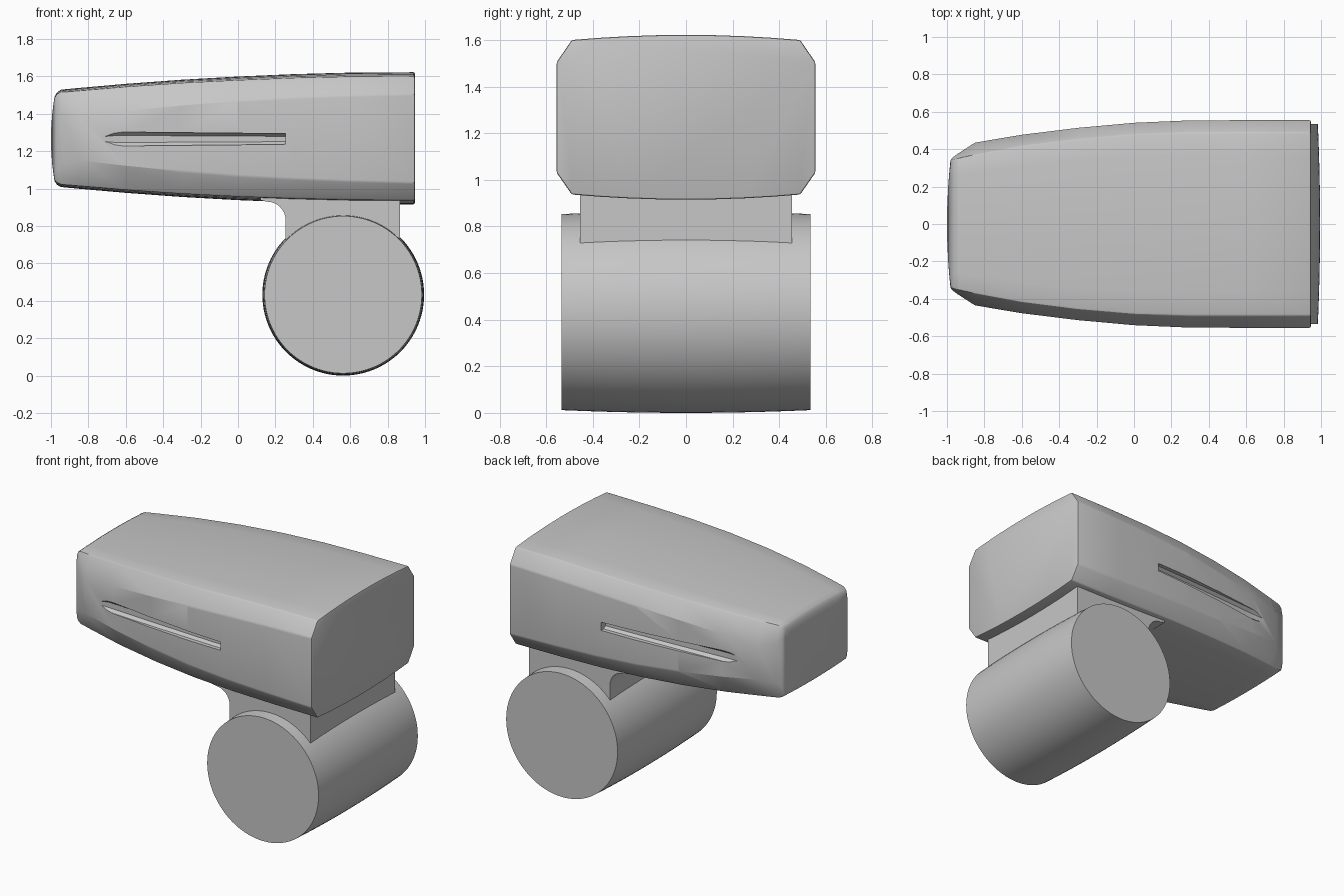
import bpy, bmesh, math

if "Cube" in bpy.data.objects:
    bpy.data.objects.remove(bpy.data.objects["Cube"])

grey = bpy.data.materials.new("plain grey")
grey.diffuse_color = (0.57, 0.57, 0.57, 1)
grey.use_nodes = True
grey.node_tree.nodes["Principled BSDF"].inputs["Base Color"].default_value = grey.diffuse_color


def make_object(name, bm):
    bmesh.ops.recalc_face_normals(bm, faces=bm.faces[:])
    me = bpy.data.meshes.new(name)
    bm.to_mesh(me)
    bm.free()
    me.materials.append(grey)
    ob = bpy.data.objects.new(name, me)
    bpy.context.collection.objects.link(ob)
    return ob


def loft(name, rings):
    """Skin a list of closed rings and cap both ends."""
    bm = bmesh.new()
    vs = [[bm.verts.new(p) for p in r] for r in rings]
    n = len(rings[0])
    for a, b in zip(vs, vs[1:]):
        for i in range(n):
            j = (i + 1) % n
            bm.faces.new((a[i], a[j], b[j], b[i]))
    bm.faces.new(vs[0])
    bm.faces.new(vs[-1])
    return make_object(name, bm)


def select(ob):
    bpy.ops.object.select_all(action='DESELECT')
    ob.select_set(True)
    bpy.context.view_layer.objects.active = ob


def smooth(ob, deg=24):
    select(ob)
    bpy.ops.object.shade_smooth_by_angle(angle=math.radians(deg))


def head_ring(x, ys, yc, bottom, top, s_lo, s_hi, crown):
    """Octagon section with gently crowned top and bottom."""
    ts = [-1 + k / 4 for k in range(9)]
    pts = [(x, yc * t, top - crown * t * t) for t in ts]
    pts += [(x, ys, s_hi), (x, ys, s_lo)]
    pts += [(x, -yc * t, bottom + crown * t * t) for t in ts]
    pts += [(x, -ys, s_lo), (x, -ys, s_hi)]
    return pts


# Head shell: x, side half width, top half width, bottom, top, side low, side high, crown
sections = [
    (0.945, 0.555, 0.490, 0.915, 1.622, 1.03, 1.505, 0.022),
    (0.60, 0.555, 0.490, 0.918, 1.620, 1.04, 1.497, 0.022),
    (0.30, 0.554, 0.490, 0.926, 1.612, 1.052, 1.485, 0.021),
    (0.00, 0.541, 0.481, 0.938, 1.599, 1.068, 1.467, 0.020),
    (-0.30, 0.514, 0.456, 0.955, 1.582, 1.092, 1.444, 0.018),
    (-0.60, 0.477, 0.418, 0.977, 1.560, 1.122, 1.415, 0.016),
    (-0.85, 0.435, 0.372, 0.999, 1.538, 1.15, 1.38, 0.014),
    (-0.945, 0.374, 0.352, 1.008, 1.529, 1.13, 1.40, 0.012),
    (-0.968, 0.357, 0.343, 1.02, 1.515, 1.10, 1.43, 0.010),
    (-0.981, 0.343, 0.333, 1.04, 1.49, 1.09, 1.44, 0.006),
]
rings = [head_ring(*s) for s in sections]
# Bulging nose face
for s in (0.85, 0.6, 0.3, 0.05):
    rings.append([(-1 + 0.019 * s * s, y * s, 1.265 + (z - 1.265) * s)
                  for _, y, z in rings[9]])
head = loft("head_shell", rings)
bev = head.modifiers.new("soft edges", 'BEVEL')
bev.width = 0.008
bev.segments = 2
bev.limit_method = 'ANGLE'
bev.angle_limit = math.radians(27)

# Side grooves, shallow toward the nose: x, floor y, half height
groove = [(-0.73, 0.460, 0.024), (-0.66, 0.452, 0.036), (-0.58, 0.455, 0.037),
          (-0.3, 0.474, 0.034), (0.0, 0.492, 0.031), (0.255, 0.505, 0.028)]
cutters = []
for side in (-1, 1):
    ring = [[(x, side * 0.65, 1.265 - h), (x, side * (y + 0.02), 1.265 - h),
             (x, side * y, 1.265 - h * 0.5), (x, side * y, 1.265 + h * 0.5),
             (x, side * (y + 0.02), 1.265 + h), (x, side * 0.65, 1.265 + h)]
            for x, y, h in groove]
    cut = loft("groove_cutter", ring)
    cut.hide_render = True
    cutters.append(cut)
    mod = head.modifiers.new("groove", 'BOOLEAN')
    mod.operation = 'DIFFERENCE'
    mod.solver = 'EXACT'
    mod.object = cut
select(head)
for m in list(head.modifiers):
    bpy.ops.object.modifier_apply(modifier=m.name)
for c in cutters:
    bpy.data.objects.remove(c)
smooth(head)

# Neck block with a filleted front edge
profile = [(0.865, 0.55), (0.865, 0.975), (0.12, 0.975), (0.12, 0.938)]
profile += [(0.155 + 0.1 * math.sin(a), 0.83 + 0.1 * math.cos(a))
            for a in [math.pi / 2 * k / 8 for k in range(9)]]
profile += [(0.255, 0.55)]
neck = loft("neck", [[(x, y, z) for x, z in profile] for y in (-0.455, 0.455)])
smooth(neck)

# Barrel foot, slightly bulged along its length
N = 96
barrel_rings = []
for k in range(13):
    t = -1 + k / 6
    r = 0.4325 - 0.012 * t * t
    barrel_rings.append([(0.5625 + r * math.cos(2 * math.pi * i / N), 0.535 * t,
                          0.4325 + r * math.sin(2 * math.pi * i / N)) for i in range(N)])
barrel = loft("barrel_foot", barrel_rings)
smooth(barrel)
